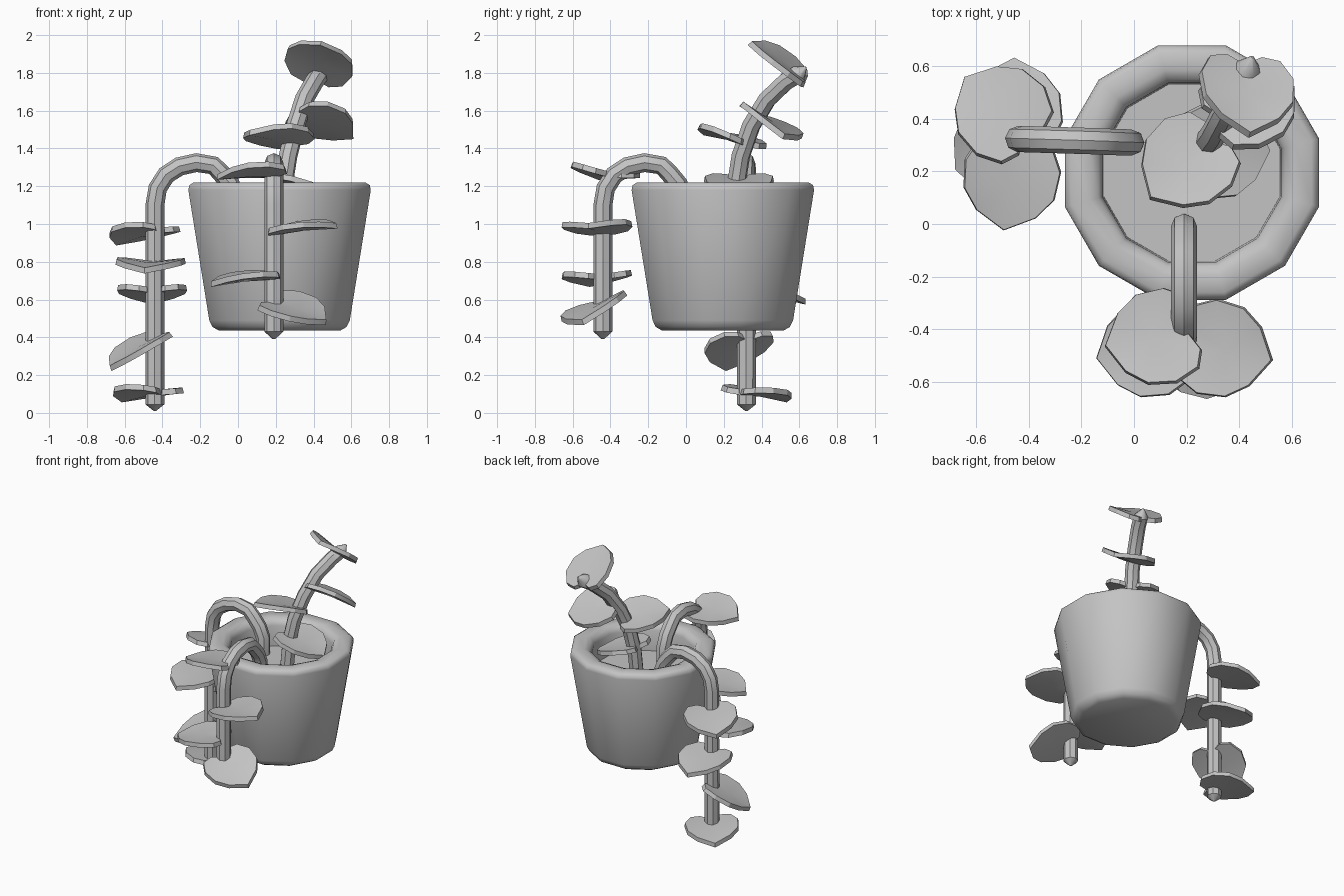
import bpy, bmesh, math
from mathutils import Vector

if "Cube" in bpy.data.objects:
    bpy.data.objects.remove(bpy.data.objects["Cube"])

clay = bpy.data.materials.new("clay_grey")
clay.diffuse_color = (0.55, 0.55, 0.55, 1)
clay.use_nodes = True
clay.node_tree.nodes["Principled BSDF"].inputs["Base Color"].default_value = clay.diffuse_color


def finish(obj, angle):
    if not obj.data.materials:
        obj.data.materials.append(clay)
    bpy.ops.object.select_all(action='DESELECT')
    obj.select_set(True)
    bpy.context.view_layer.objects.active = obj
    bpy.ops.object.shade_smooth_by_angle(angle=math.radians(angle))


def mesh_object(name, bm, angle):
    bmesh.ops.recalc_face_normals(bm, faces=bm.faces)
    mesh = bpy.data.meshes.new(name)
    bm.to_mesh(mesh)
    bm.free()
    obj = bpy.data.objects.new(name, mesh)
    bpy.context.collection.objects.link(obj)
    finish(obj, angle)
    return obj


def lathe(name, profile, cx, cy, sides=12):
    """Closed 12-sided turned shape; radii are measured to the flats."""
    bm = bmesh.new()
    rings = []
    for r, z in profile:
        r /= math.cos(math.pi / sides)
        rings.append([bm.verts.new((cx + r * math.cos((i + .5) * math.tau / sides),
                                    cy + r * math.sin((i + .5) * math.tau / sides), z))
                      for i in range(sides)])
    for a, b in zip(rings, rings[1:]):
        for i in range(sides):
            j = (i + 1) % sides
            bm.faces.new((a[i], a[j], b[j], b[i]))
    bm.faces.new(rings[0])
    bm.faces.new(rings[-1])
    return mesh_object(name, bm, 50)


def stem(name, points):
    """Round tube through the points, ending in a short pointed tip."""
    cu = bpy.data.curves.new(name, 'CURVE')
    cu.dimensions = '3D'
    cu.bevel_depth = 0.05
    cu.bevel_resolution = 2
    cu.use_fill_caps = True
    sp = cu.splines.new('POLY')
    sp.points.add(len(points) - 1)
    for p, co in zip(sp.points, points):
        p.co = (*co, 1)
        p.radius = 1
    sp.points[-1].radius = 0.12
    obj = bpy.data.objects.new(name, cu)
    bpy.context.collection.objects.link(obj)
    cu.materials.append(clay)
    bpy.ops.object.select_all(action='DESELECT')
    obj.select_set(True)
    bpy.context.view_layer.objects.active = obj
    bpy.ops.object.convert(target='MESH')
    finish(bpy.context.view_layer.objects.active, 40)


# heart-shaped half outline: (along the leaf, sideways)
HALF = [(-.02, .07), (.0, .14), (.09, .185), (.2, .175), (.28, .115)]
OUTLINE = [(.02, 0)] + HALF + [(.345, 0)] + [(u, -v) for u, v in reversed(HALF)]


def leaf(name, centre, azimuth, sx, sy, thick=0.03):
    """Folded leaf around its centre; sx, sy are the slopes dz/dx, dz/dy."""
    n = Vector((-sx, -sy, 1)).normalized()
    a = math.radians(azimuth)
    d = Vector((math.cos(a), math.sin(a), 0))
    u = (d - n * d.dot(n)).normalized()
    v = n.cross(u)
    c = Vector(centre)
    bm = bmesh.new()

    def vert(p, q, h, scale=1):
        p = (p - .165) * scale
        q *= scale
        fold = 0.12 * abs(q) - 0.3 * p * p - 0.005
        return bm.verts.new(c + u * p + v * q + n * (h + fold))

    top = [vert(p, q, thick / 2, .97) for p, q in OUTLINE]
    low = [vert(p, q, -thick / 2) for p, q in OUTLINE]
    mid_top, mid_low = vert(.165, 0, thick / 2), vert(.165, 0, -thick / 2)
    for i in range(len(top)):
        j = (i + 1) % len(top)
        bm.faces.new((top[i], top[j], mid_top))
        bm.faces.new((low[j], low[i], mid_low))
        bm.faces.new((top[j], top[i], low[i], low[j]))
    mesh_object(name, bm, 30)


# pot with rounded rim and recessed soil
lathe("pot", [(.32, .435), (.355, .455), (.372, .49), (.483, 1.18), (.478, 1.205),
              (.455, 1.22), (.39, 1.22), (.355, 1.205), (.34, 1.17), (.335, 1.02)], .22, .195)

# two hanging stems share one arch: (distance outwards, height)
ARCH = [(.02, 1.0), (.02, 1.14), (-.01, 1.21), (-.06, 1.27), (-.13, 1.31), (-.22, 1.325),
        (-.31, 1.305), (-.38, 1.26), (-.425, 1.19), (-.44, 1.1)]
stem("left_stem", [(t - .03 if t > -.1 else t, .31 - t * .03, z) for t, z in ARCH]
     + [(-.44, .32, .045), (-.44, .32, .01)])
stem("front_stem", [(.19, t - .03 if t > -.1 else t, z) for t, z in ARCH]
     + [(.19, -.44, .43), (.19, -.44, .39)])

# upright stem
stem("upright_stem", [(.23, .25, 1.0), (.24, .265, 1.2), (.265, .29, 1.36), (.305, .345, 1.52),
                      (.35, .43, 1.66), (.405, .53, 1.755), (.435, .595, 1.795), (.45, .635, 1.83)])

# leaves: centre, azimuth, slope in x, slope in y
LEAVES = {
    "left_leaf": [((-.52, .44, .95), 135, .08, -.2),
                  ((-.47, .15, .785), -98, 0, .1),
                  ((-.455, .46, .635), 90, 0, -.18),
                  ((-.54, .27, .335), 205, .5, .25),
                  ((-.50, .40, .105), 130, .03, -.12)],
    "front_leaf": [((.065, -.435, 1.27), 188, .06, -.15),
                   ((.35, -.48, .985), -12, .12, .02),
                   ((.03, -.48, .715), 190, .1, .04),
                   ((.31, -.495, .545), -25, -.18, .42)],
    "upright_leaf": [((.43, .49, 1.865), -95, -.3, -.75),
                     ((.455, .46, 1.53), 30, -.12, -.55),
                     ((.19, .22, 1.465), 225, 0, -.28),
                     ((.35, .28, 1.205), 0, -.3, 0)],
}
for group, items in LEAVES.items():
    for i, args in enumerate(items, 1):
        leaf(f"{group}_{i}", *args)
